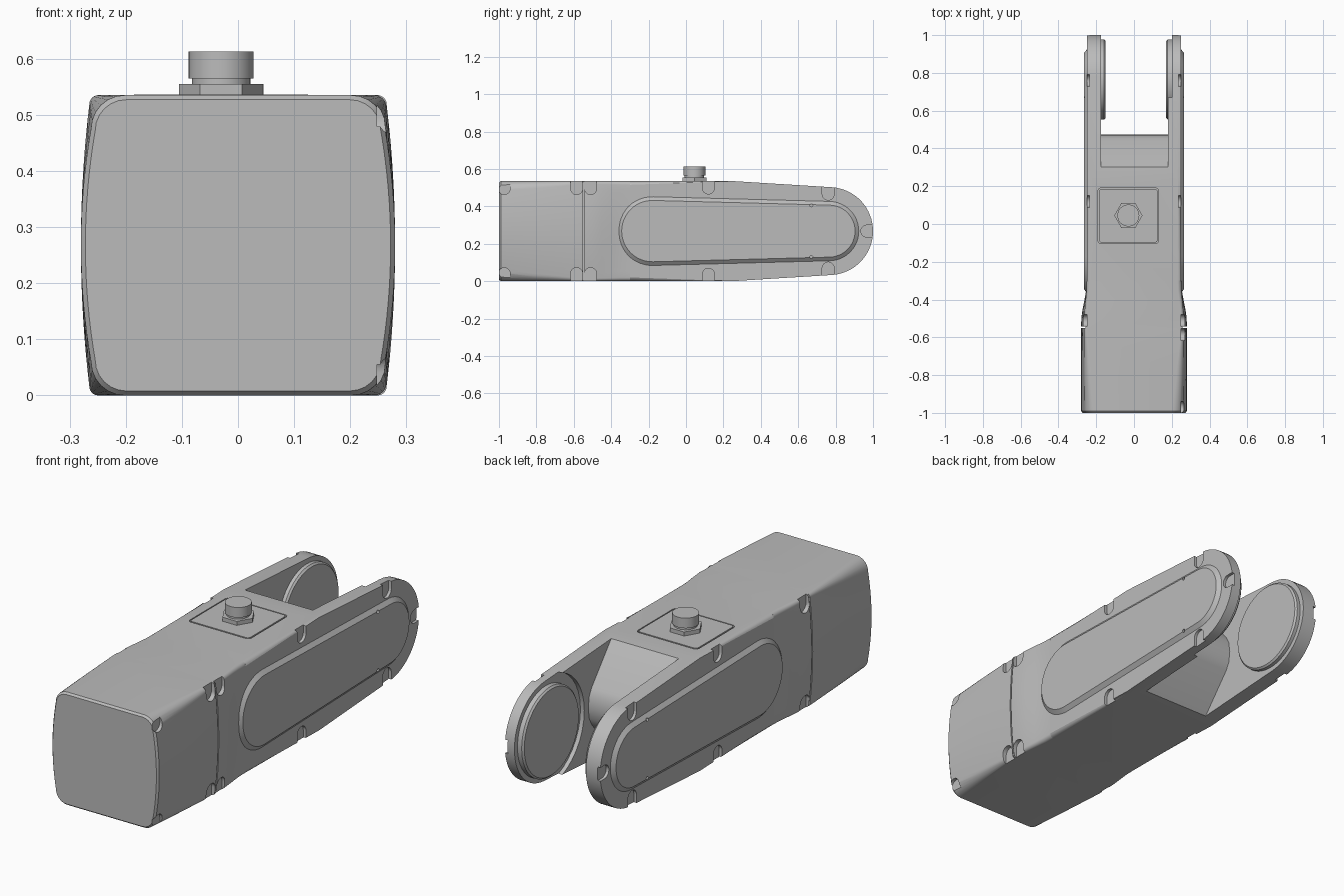
import bpy, bmesh, math
from mathutils import Vector

if "Cube" in bpy.data.objects:
    bpy.data.objects.remove(bpy.data.objects["Cube"])

H = 0.535           # body height
MID = H / 2         # mid height
PIVOT = 0.765       # centre of the fork's rounded end

grey = bpy.data.materials.new("housing grey")
grey.use_nodes = True
COLOUR = (0.5, 0.5, 0.5, 1)
grey.diffuse_color = COLOUR
grey.node_tree.nodes["Principled BSDF"].inputs["Base Color"].default_value = COLOUR


def finish(name, bm):
    bmesh.ops.recalc_face_normals(bm, faces=bm.faces)
    mesh = bpy.data.meshes.new(name)
    bm.to_mesh(mesh)
    bm.free()
    mesh.materials.append(grey)
    obj = bpy.data.objects.new(name, mesh)
    bpy.context.collection.objects.link(obj)
    return obj


def loft(bm, rings):
    loops = [[bm.verts.new(p) for p in ring] for ring in rings]
    n = len(loops[0])
    for a, b in zip(loops, loops[1:]):
        for i in range(n):
            j = (i + 1) % n
            bm.faces.new((a[i], a[j], b[j], b[i]))
    bm.faces.new(loops[0])
    bm.faces.new(loops[-1][::-1])


def prism(bm, outline, lo, hi, axis="x", end=None):
    """Extrude a 2D outline along x or z; end gives a different far outline."""
    def put(p, w):
        return (w, p[0], p[1]) if axis == "x" else (p[0], p[1], w)
    loft(bm, [[put(p, lo) for p in outline], [put(p, hi) for p in end or outline]])


def arc(cu, cv, r, a0, a1, n):
    angles = [math.radians(a0 + (a1 - a0) * i / n) for i in range(n + 1)]
    return [(cu + r * math.cos(a), cv + r * math.sin(a)) for a in angles]


def rounded_box(u0, u1, v0, v1, r):
    return (arc(u1 - r, v1 - r, r, 0, 90, 4) + arc(u0 + r, v1 - r, r, 90, 180, 4)
            + arc(u0 + r, v0 + r, r, 180, 270, 4) + arc(u1 - r, v0 + r, r, 270, 360, 4))


def racetrack(inset):
    ya, ra, yb, rb = -0.18, 0.19 - inset, PIVOT, 0.165 - inset
    t = math.degrees(math.acos((ra - rb) / (yb - ya)))
    return arc(yb, MID, rb, -t, t, 24) + arc(ya, MID, ra, t, 360 - t, 24)


def cut(obj, *cutters):
    for c in cutters:
        c.hide_render = True
        mod = obj.modifiers.new("cut", "BOOLEAN")
        mod.operation, mod.solver, mod.object = "DIFFERENCE", "EXACT", c
    bpy.context.view_layer.update()
    graph = bpy.context.evaluated_depsgraph_get()
    mesh = bpy.data.meshes.new_from_object(obj.evaluated_get(graph))
    obj.modifiers.clear()
    obj.data = mesh


def section(y, half, half_top, r, inset=0):
    """Box section with bulged sides and rounded corners."""
    h = MID - inset
    side = lambda z: half - inset - (half - half_top) * (z / MID) ** 2
    quarter = [(side(z), z) for z in ((h - r) * i / 8 for i in range(8))]
    quarter += arc(side(h - r) - r, h - r, r, 0, 90, 6)
    back = quarter[::-1]
    ring = quarter + [(-x, z) for x, z in back]
    ring += [(-x, -z) for x, z in quarter[1:]] + [(x, -z) for x, z in back[:-1]]
    return [(x, y, MID + z) for x, z in ring]


# front housing, flaring from the fork body to a bulged end
bm = bmesh.new()
loft(bm, [section(-1, 0.28, 0.25, 0.055, 0.008), section(-0.99, 0.28, 0.25, 0.06),
          section(-0.8, 0.28, 0.258, 0.04), section(-0.56, 0.28, 0.263, 0.016),
          section(-0.5, 0.279, 0.262, 0.016), section(-0.45, 0.272, 0.259, 0.017),
          section(-0.4, 0.262, 0.255, 0.018), section(-0.35, 0.253, 0.251, 0.02),
          section(-0.3, 0.25, 0.25, 0.02)])
front_housing = finish("front_housing", bm)

# fork body: side profile extruded across, outer rims rounded
profile = [(-0.3, 0), (0.25, 0)] + arc(PIVOT, MID, 0.235, -86, 86, 32) + [(0.25, H), (-0.3, H)]
bm = bmesh.new()
prism(bm, profile, -0.25, 0.25)
rims = [e for e in bm.edges
        if abs(e.verts[0].co.x - e.verts[1].co.x) < 0.01
        and max(v.co.y for v in e.verts) > -0.29]
bmesh.ops.bevel(bm, geom=rims, offset=0.02, segments=4, profile=0.5, affect="EDGES")
fork_body = finish("fork_body", bm)

# cutter for the slot between the arms, ending in a wedge nose
slope = [(0.27, H + 0.036), (0.45, 0.355), (0.468, 0.32), (0.475, MID)]
nose = slope + [(y, H - z) for y, z in slope[-2::-1]]
bm = bmesh.new()
prism(bm, nose + [(1.1, -0.036), (1.1, H + 0.036)], -0.175, 0.18)
slot_cutter = finish("slot_cutter", bm)
bm = bmesh.new()
prism(bm, arc(PIVOT, MID, 0.26, 0, 350, 35), 0.1, 0.2)
recess_cutter = finish("recess_cutter", bm)

# cutter for the groove round the top panel
bm = bmesh.new()
prism(bm, rounded_box(-0.191, 0.131, -0.104, 0.191, 0.018), H - 0.01, H + 0.05, "z")
panel_cutter = finish("panel_cutter", bm)


def notch(bm, y, z, dy, dz, side, floor):
    """Screw notch, rounded inside and open towards (dy, dz)."""
    heading = math.degrees(math.atan2(dz, dy))
    pts = arc(y, z, 0.032, heading + 90, heading + 270, 12)
    pts += [(u + dy * 0.1, v + dz * 0.1) for u, v in (pts[-1], pts[0])]
    prism(bm, pts, side * floor, side * 0.32)


# screw notches along the rims
body_bm, front_bm = bmesh.new(), bmesh.new()
for side in (1, -1):
    for up in (1, -1):
        for y, edge in ((0.12, MID), (0.76, 0.235)):
            notch(body_bm, y, MID + up * (edge - 0.037), 0, up, side, 0.236)
        notch(front_bm, -0.51, MID + up * (MID - 0.04), 0, up, side, 0.25)
        if side > 0:
            for y in (-0.585, -0.972):
                notch(front_bm, y, MID + up * (MID - 0.04), 0, up, side, 0.248)
    notch(body_bm, 0.967, MID, 1, 0, side, 0.236)
body_notches = finish("body_notch_cutter", body_bm)
front_notches = finish("front_notch_cutter", front_bm)

# seam between the front housing and the side covers
bm = bmesh.new()
for side in (1, -1):
    prism(bm, [(-0.55, -0.1), (-0.543, -0.1), (-0.543, 0.7), (-0.55, 0.7)],
          side * 0.256, side * 0.32)
seam_cutter = finish("seam_cutter", bm)

cut(fork_body, slot_cutter, recess_cutter, panel_cutter, body_notches)
cut(front_housing, front_notches, seam_cutter)

# raised side covers with two pin holes each
bm = bmesh.new()
for side in (1, -1):
    for up in (1, -1):
        prism(bm, arc(0.67, MID + up * 0.138, 0.008, 0, 330, 11), side * 0.255, side * 0.3)
hole_cutter = finish("hole_cutter", bm)
covers = []
for side, label in ((1, "left"), (-1, "right")):
    bm = bmesh.new()
    prism(bm, racetrack(0), side * 0.245, side * 0.266, end=racetrack(0.026))
    cover = finish(label + "_side_cover", bm)
    cut(cover, hole_cutter)
    covers.append(cover)

# round joint faces on the inside of the arms
joints = []
for label, outer, inner in (("left", 0.21, 0.17), ("right", -0.19, -0.15)):
    bm = bmesh.new()
    lip = inner + math.copysign(0.008, inner)
    rings = ((outer, 0.212), (lip, 0.212), (inner, 0.204))
    loft(bm, [[(x, y, z) for y, z in arc(PIVOT, MID, r, 0, 354, 59)] for x, r in rings])
    joints.append(finish(label + "_joint_face", bm))

# top panel
bm = bmesh.new()
prism(bm, rounded_box(-0.185, 0.125, -0.098, 0.185, 0.014), H - 0.015, H + 0.001, "z")
top_panel = finish("top_panel", bm)

# cable connector: hexagonal nut, neck and round cap
connector = []
for label, r, z0, z1, sides in (("nut", 0.075, H - 0.005, 0.555, 6),
                                ("neck", 0.052, 0.55, 0.568, 40),
                                ("cap", 0.058, 0.565, 0.613, 40)):
    bm = bmesh.new()
    prism(bm, arc(-0.03, 0.045, r, 0, 360 - 360 / sides, sides - 1), z0, z1, "z")
    connector.append(finish("connector_" + label, bm))

for cutter in (slot_cutter, recess_cutter, panel_cutter, body_notches,
               front_notches, seam_cutter, hole_cutter):
    bpy.data.objects.remove(cutter)

# smooth shading with sharp edges kept
bpy.ops.object.select_all(action="DESELECT")
for obj in [front_housing, fork_body, top_panel] + covers + joints + connector:
    obj.select_set(True)
    bpy.context.view_layer.objects.active = obj
bpy.ops.object.shade_smooth_by_angle(angle=math.radians(25))
